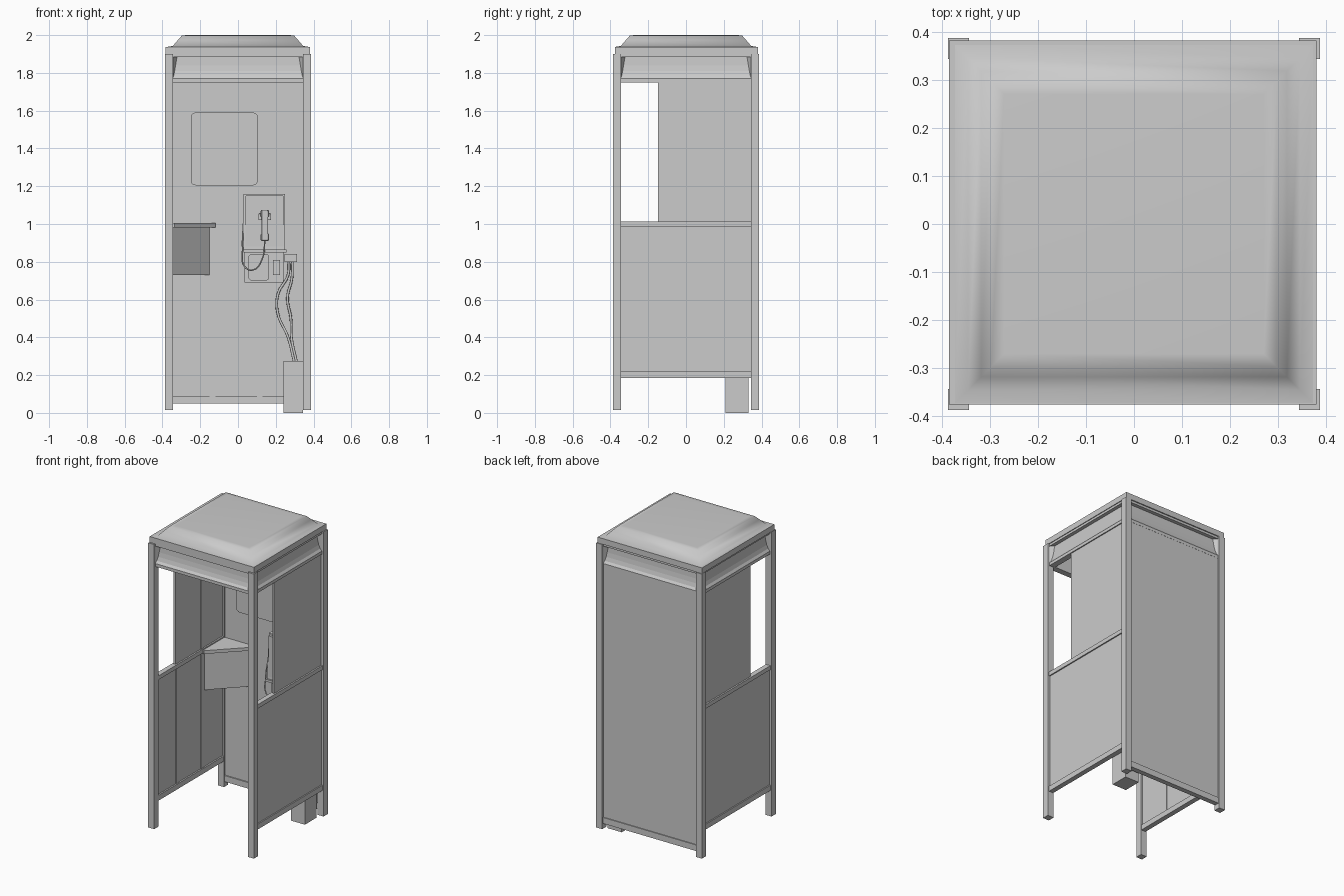
import bpy, bmesh, math
from mathutils import Vector, Matrix

if "Cube" in bpy.data.objects:
    bpy.data.objects.remove(bpy.data.objects["Cube"], do_unlink=True)

GREY = (0.6, 0.6, 0.6, 1)
grey = bpy.data.materials.new("plain grey")
grey.use_nodes = True
grey.diffuse_color = GREY
grey.node_tree.nodes["Principled BSDF"].inputs["Base Color"].default_value = GREY


def finish(name, bm):
    bmesh.ops.recalc_face_normals(bm, faces=bm.faces)
    mesh = bpy.data.meshes.new(name)
    bm.to_mesh(mesh)
    bm.free()
    mesh.materials.append(grey)
    ob = bpy.data.objects.new(name, mesh)
    bpy.context.collection.objects.link(ob)
    return ob


def box(name, x, y, z, bevel=0.0):
    """Box from (low, high) pairs on each axis."""
    bm = bmesh.new()
    bmesh.ops.create_cube(bm, size=1)
    for v in bm.verts:
        v.co = [(a + b) / 2 + c * (b - a) for (a, b), c in zip((x, y, z), v.co)]
    ob = finish(name, bm)
    if bevel:
        mod = ob.modifiers.new("soft edges", 'BEVEL')
        mod.width, mod.segments = bevel, 2
    return ob


def prism(name, points, vector):
    """Polygon extruded along a vector."""
    bm = bmesh.new()
    face = bm.faces.new([bm.verts.new(p) for p in points])
    out = bmesh.ops.extrude_face_region(bm, geom=[face], use_keep_orig=True)
    for v in out["geom"]:
        if isinstance(v, bmesh.types.BMVert):
            v.co += Vector(vector)
    return finish(name, bm)


def rounded_plate(name, x, z, y, radius):
    """Upright plate with rounded corners, facing the front."""
    points = []
    corners = [(x[1], z[1], 1, 1), (x[0], z[1], -1, 1), (x[0], z[0], -1, -1), (x[1], z[0], 1, -1)]
    for i, (cx, cz, sx, sz) in enumerate(corners):
        for k in range(5):
            a = math.pi / 2 * (i + k / 4)
            points.append((cx - sx * radius + radius * math.cos(a), y[0],
                           cz - sz * radius + radius * math.sin(a)))
    return prism(name, points, (0, y[1] - y[0], 0))


def tube(name, points, radius):
    """Smooth cable through the given points."""
    curve = bpy.data.curves.new(name, 'CURVE')
    curve.dimensions = '3D'
    curve.bevel_depth, curve.bevel_resolution = radius, 2
    curve.resolution_u = 6
    spline = curve.splines.new('BEZIER')
    spline.bezier_points.add(len(points) - 1)
    for bp, p in zip(spline.bezier_points, points):
        bp.co = p
        bp.handle_left_type = bp.handle_right_type = 'AUTO'
    curve.use_fill_caps = True
    curve.materials.append(grey)
    ob = bpy.data.objects.new(name, curve)
    bpy.context.collection.objects.link(ob)


IN, OUT = 0.343, 0.387   # inner and outer faces of the corner posts


def span(side, a, b):
    return tuple(sorted((side * a, side * b)))


# Corner posts
for sx, nx in ((1, "left"), (-1, "right")):
    for sy, ny in ((1, "back"), (-1, "front")):
        box(f"{ny}_{nx}_post", span(sx, IN, OUT), span(sy, IN, OUT), (0.015, 1.9))

# Coved headers between the posts, one per side
cove = [(0.335, 1.75), (0.375, 1.75), (0.375, 1.77), (0.364, 1.785), (0.357, 1.81),
        (0.353, 1.84), (0.351, 1.885), (0.375, 1.885), (0.375, 1.9), (0.335, 1.9)]
for i, side in enumerate(("front", "left", "back", "right")):
    ob = prism(f"{side}_header", [(-IN, -d, z) for d, z in cove], (2 * IN, 0, 0))
    ob.data.transform(Matrix.Rotation(i * math.pi / 2, 4, 'Z'))
    # Sloped ends of the cove
    for s in (-1, 1):
        end = prism(f"{side}_header_end", [(s * 0.345, -0.375, 1.77), (s * 0.345, -0.375, 1.89),
                    (s * 0.322, -0.35, 1.89), (s * 0.34, -0.35, 1.77)], (0, 0.006, 0))
        end.data.transform(Matrix.Rotation(i * math.pi / 2, 4, 'Z'))

# Side walls, with the window opening toward the front
for s, n in ((1, "left"), (-1, "right")):
    box(f"{n}_lower_panel", span(s, 0.355, 0.37), (-IN, IN), (0.19, 1.0))
    box(f"{n}_upper_panel", span(s, 0.355, 0.368), (-0.148, IN), (1.0, 1.76))
    box(f"{n}_bottom_rail", span(s, 0.345, 0.378), (-IN, IN), (0.185, 0.22))
    box(f"{n}_middle_rail", span(s, 0.345, 0.378), (-IN, IN), (0.985, 1.012))
    box(f"{n}_rear_rib", span(s, 0.351, 0.356), (0.115, 0.145), (0.22, 1.75))
    box(f"{n}_front_rib", span(s, 0.351, 0.356), (-0.145, -0.115), (0.22, 0.985))

# Back wall
box("back_panel", (-IN, IN), (0.355, 0.374), (0.06, 1.76))
box("back_bottom_rail", (-IN, IN), (0.347, 0.38), (0.05, 0.09))
for x in (-0.135, 0.115):
    box("back_rib", (x - 0.015, x + 0.015), (0.35, 0.356), (0.09, 1.75))

# Roof slab and softly domed cap
box("roof_slab", (-0.385, 0.38), (-0.375, 0.382), (1.9, 1.938))
bm = bmesh.new()
rings = []
for half, z in ((0.372, 1.938), (0.345, 1.943), (0.318, 1.974), (0.297, 1.998), (0.27, 2.0)):
    rings.append([bm.verts.new((a * half, b * half, z))
                  for a, b in ((-1, -1), (1, -1), (1, 1), (-1, 1))])
for low, high in zip(rings, rings[1:]):
    for k in range(4):
        bm.faces.new((low[k], low[k - 1], high[k - 1], high[k]))
bm.faces.new(rings[-1])
bm.faces.new(rings[0])
cap = finish("roof_cap", bm)
for p in cap.data.polygons:
    p.use_smooth = p.center.z > 1.94

# Corner shelf with a cupboard below it
w = -0.35
prism("shelf_top", [(w, 0.352, 0.982), (w, 0.125, 0.982), (-0.335, 0.125, 0.982),
                    (-0.12, 0.338, 0.982), (-0.12, 0.352, 0.982)], (0, 0, 0.022))
prism("shelf_cupboard", [(w, 0.352, 0.73), (w, 0.15, 0.73), (-0.15, 0.352, 0.73)], (0, 0, 0.252))

# Notice board
rounded_plate("notice_board", (-0.25, 0.105), (1.205, 1.59), (0.338, 0.352), 0.025)

# Telephone: sloped body, rim, ledge
prism("phone_body", [(0.03, 0.352, 0.865), (0.03, 0.262, 0.865), (0.03, 0.28, 1.16),
                     (0.03, 0.352, 1.16)], (0.22, 0, 0))
box("phone_ledge", (0.028, 0.256), (0.25, 0.352), (0.85, 0.865))
rounded_plate("phone_face", (0.04, 0.24), (0.88, 1.15), (0.262, 0.3), 0.004)
box("coin_slot", (0.19, 0.205), (0.256, 0.27), (1.11, 1.125))

# Handset on its cradle
box("cradle", (0.108, 0.175), (0.238, 0.275), (1.02, 1.055), 0.004)
box("handset_grip", (0.124, 0.16), (0.208, 0.228), (0.91, 1.075), 0.007)
for z in (0.93, 1.055):
    box("handset_cup", (0.12, 0.164), (0.215, 0.255), (z - 0.02, z + 0.02), 0.007)

# Lower phone unit
box("lower_unit", (0.035, 0.242), (0.3, 0.352), (0.69, 0.85))
rounded_plate("return_cover", (0.055, 0.165), (0.70, 0.842), (0.285, 0.302), 0.02)
box("return_slot", (0.185, 0.222), (0.292, 0.302), (0.73, 0.81))
box("junction_box", (0.245, 0.312), (0.3, 0.352), (0.8, 0.84))

# Cables
tube("handset_cord", [(0.142, 0.23, 0.91), (0.13, 0.235, 0.82), (0.08, 0.24, 0.757),
                      (0.035, 0.245, 0.775), (0.024, 0.255, 0.87), (0.03, 0.28, 1.02)], 0.004)
tube("outer_conduit", [(0.27, 0.325, 0.81), (0.265, 0.325, 0.73), (0.212, 0.325, 0.63),
                       (0.21, 0.325, 0.53), (0.265, 0.315, 0.4), (0.298, 0.3, 0.27)], 0.007)
tube("inner_conduit", [(0.288, 0.325, 0.81), (0.285, 0.325, 0.71), (0.262, 0.325, 0.61),
                       (0.28, 0.325, 0.5), (0.283, 0.315, 0.4), (0.31, 0.3, 0.27)], 0.007)

# Floor box for the conduits
box("conduit_box", (0.24, 0.343), (0.21, 0.33), (0.0, 0.275))
